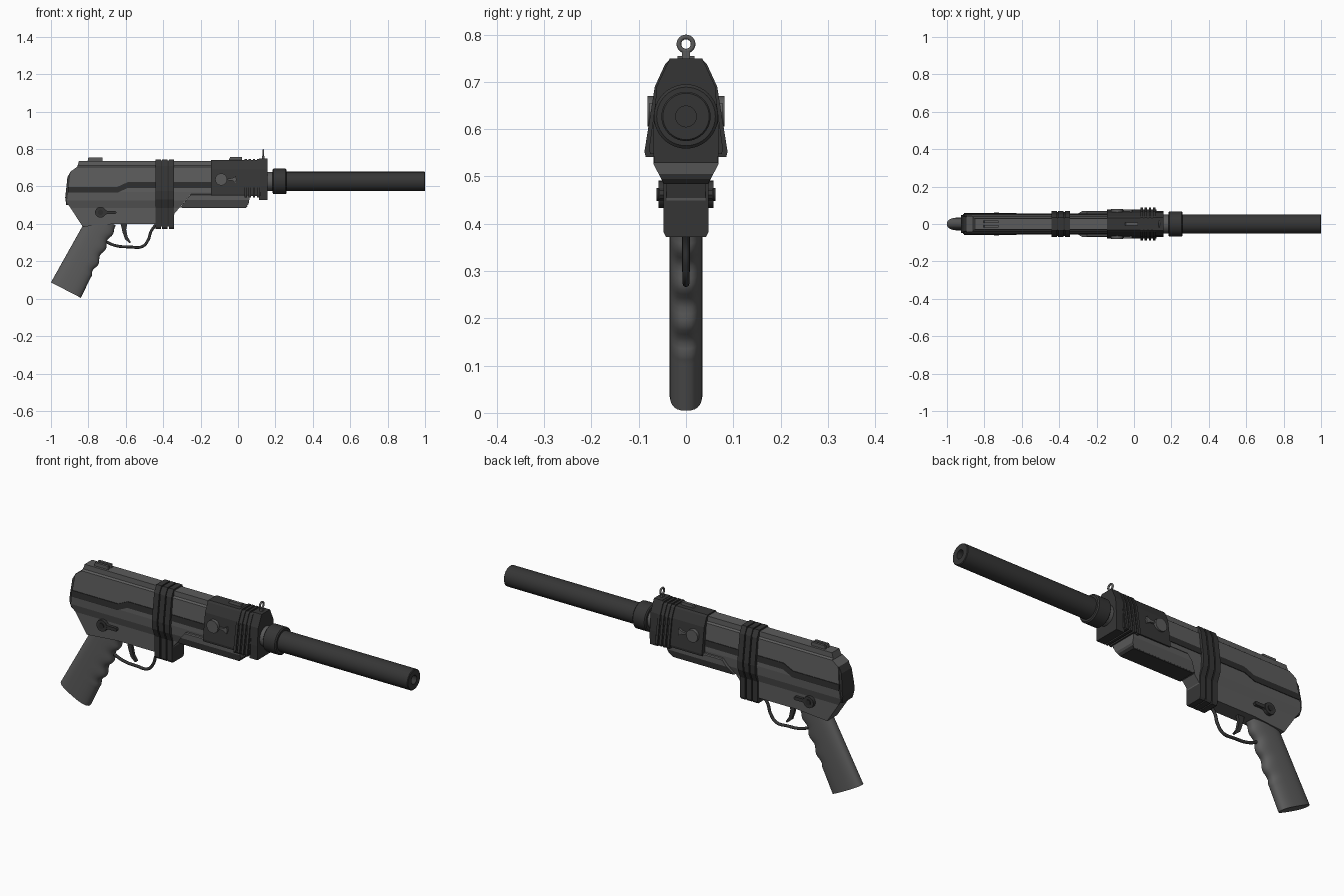
import bpy, bmesh, math
from mathutils import Vector

if "Cube" in bpy.data.objects:
    bpy.data.objects.remove(bpy.data.objects["Cube"], do_unlink=True)


def material(name, v):
    m = bpy.data.materials.new(name)
    m.use_nodes = True
    m.diffuse_color = (v, v, v, 1)
    m.node_tree.nodes["Principled BSDF"].inputs["Base Color"].default_value = (v, v, v, 1)
    return m


GREY = material("gunmetal grey", 0.105)
DARK = material("dark steel", 0.036)
BLACK = material("black steel", 0.026)


def finish(name, bm, mat, smooth=None):
    bmesh.ops.recalc_face_normals(bm, faces=bm.faces[:])
    me = bpy.data.meshes.new(name)
    bm.to_mesh(me)
    bm.free()
    me.materials.append(mat)
    ob = bpy.data.objects.new(name, me)
    bpy.context.collection.objects.link(ob)
    bpy.ops.object.select_all(action='DESELECT')
    ob.select_set(True)
    bpy.context.view_layer.objects.active = ob
    if smooth:
        bpy.ops.object.shade_smooth_by_angle(angle=math.radians(smooth))
    return ob


def prism(name, pts, step, mat):
    """Extrude a closed polygon of 3D points along step."""
    bm = bmesh.new()
    f = bm.faces.new([bm.verts.new(p) for p in pts])
    ext = bmesh.ops.extrude_face_region(bm, geom=[f])
    bmesh.ops.translate(bm, vec=step, verts=[v for v in ext["geom"] if isinstance(v, bmesh.types.BMVert)])
    return finish(name, bm, mat)


def slab(name, side, half, mat, y=0):
    """Side outline (x, z) extruded across y."""
    return prism(name, [(x, y - half, z) for x, z in side], (0, 2 * half, 0), mat)


def shaped(name, side, section, mat, grow=0):
    """Side outline intersected with a mirrored (y, z) cross-section."""
    half = [(y + grow, z) for y, z in section]
    loop = half + [(-y, z) for y, z in reversed(half)]
    ob = prism(name, [(-1.1, y, z) for y, z in loop], (1.6, 0, 0), mat)
    cut = slab(name + "_cutter", side, 0.3, mat)
    bpy.context.view_layer.objects.active = ob
    mod = ob.modifiers.new("shape", 'BOOLEAN')
    mod.operation, mod.solver, mod.object = 'INTERSECT', 'EXACT', cut
    bpy.ops.object.modifier_apply(modifier=mod.name)
    bpy.data.objects.remove(cut, do_unlink=True)
    return ob


def box(x0, x1, z0, z1):
    return [(x0, z0), (x1, z0), (x1, z1), (x0, z1)]


def lathe(name, prof, mat, z=0.627):
    """Revolve (x, radius) points about a lengthwise axis."""
    bm = bmesh.new()
    vs = [bm.verts.new((x, 0, z + r)) for x, r in prof]
    es = [bm.edges.new(p) for p in zip(vs, vs[1:])]
    bmesh.ops.spin(bm, geom=vs + es, cent=(0, 0, z), axis=(1, 0, 0), angle=math.tau, steps=40)
    bmesh.ops.remove_doubles(bm, verts=bm.verts[:], dist=1e-5)
    return finish(name, bm, mat, 35)


def disc(name, x, z, r, y0, y1, mat):
    pts = [(x + r * math.cos(a), y0, z + r * math.sin(a)) for a in (math.tau * i / 28 for i in range(28))]
    ob = prism(name, pts, (0, y1 - y0, 0), mat)
    bpy.ops.object.shade_smooth_by_angle(angle=math.radians(35))
    return ob


def tube(name, path, r, mat):
    cu = bpy.data.curves.new(name, 'CURVE')
    cu.dimensions, cu.bevel_depth, cu.bevel_resolution, cu.use_fill_caps = '3D', r, 2, True
    sp = cu.splines.new('BEZIER')
    sp.bezier_points.add(len(path) - 1)
    for bp, (x, z) in zip(sp.bezier_points, path):
        bp.co = (x, 0, z)
        bp.handle_left_type = bp.handle_right_type = 'AUTO'
    ob = bpy.data.objects.new(name, cu)
    cu.materials.append(mat)
    bpy.context.collection.objects.link(ob)


# Receiver: wide upper shell stepping in to a narrow lower frame
BODY = [(0.03, 0.737), (0.032, 0.712), (0.041, 0.705), (0.055, 0.57), (0.053, 0.525), (0.041, 0.485), (0.041, 0.35)]
shaped("receiver", [(-0.85, 0.737), (-0.86, 0.705), (-0.895, 0.68), (-0.915, 0.515), (-0.83, 0.385),
                    (-0.66, 0.40), (-0.35, 0.40), (-0.34, 0.455), (-0.25, 0.56), (0.12, 0.56), (0.12, 0.737)],
       BODY, GREY)
shaped("rear_cap", [(-0.87, 0.68), (-0.895, 0.68), (-0.912, 0.65), (-0.924, 0.54), (-0.918, 0.50), (-0.89, 0.50)],
       BODY, DARK, -0.006)

# Stepped stripe running along both sides
low, high, w = 0.567, 0.592, 0.031
path = [(-0.908, low), (-0.645, low), (-0.59, high), (-0.13, high)]
shaped("side_stripe", path + [(x, z + w) for x, z in reversed(path)], BODY, BLACK, 0.003)

# Three clamp bands round the receiver and the block below them
BAND = [(0.034, 0.745), (0.052, 0.71), (0.07, 0.575), (0.067, 0.53), (0.048, 0.485), (0.048, 0.383), (0.042, 0.372)]
for i in range(3):
    x = -0.44 + i * 0.035
    shaped("clamp_band_%d" % (i + 1), box(x, x + 0.029, 0.3, 0.8), BAND, DARK)
shaped("band_core", box(-0.436, -0.344, 0.385, 0.738), BAND, BLACK, -0.006)

# Lower fore end
FORE = [(0.058, 0.57), (0.069, 0.555), (0.069, 0.527), (0.049, 0.488)]
shaped("fore_end", [(-0.31, 0.488), (0.04, 0.488), (0.056, 0.505), (0.066, 0.56), (-0.25, 0.56)], FORE, GREY)
shaped("fore_end_rail", [(-0.30, 0.484), (0.04, 0.484), (0.06, 0.505), (0.055, 0.51), (0.036, 0.493), (-0.30, 0.493)],
       [(0.052, 0.495), (0.046, 0.483)], DARK)

# Front housing, cooling ribs and front plate
HOUSING = [(0.032, 0.743), (0.04, 0.735), (0.06, 0.69), (0.078, 0.56), (0.076, 0.548)]
shaped("front_housing", box(-0.145, 0.12, 0.5, 0.8), HOUSING, DARK)
RIB = [(0.034, 0.748), (0.044, 0.738), (0.066, 0.69), (0.088, 0.552), (0.085, 0.541)]
for i in range(4):
    x = 0.035 + i * 0.022
    shaped("cooling_rib_%d" % (i + 1), box(x, x + 0.013, 0.5, 0.8), RIB, DARK)
PLATE = [(0.034, 0.75), (0.062, 0.69), (0.069, 0.6), (0.068, 0.528)]
shaped("front_plate", box(0.112, 0.158, 0.5, 0.8), PLATE, DARK)

# Barrel, neck and collar
lathe("barrel_neck", [(0.14, 0), (0.14, 0.05), (0.2, 0.05), (0.2, 0)], GREY)
lathe("barrel_collar", [(0.185, 0), (0.185, 0.062), (0.19, 0.068), (0.255, 0.068), (0.26, 0.062), (0.26, 0)], DARK)
lathe("barrel", [(0.24, 0), (0.24, 0.052), (0.997, 0.052), (1.0, 0.049), (1.0, 0.022), (0.95, 0.022), (0.95, 0)], DARK)

# Sights
slab("ring_sight_post", box(0.129, 0.141, 0.74, 0.764), 0.008, GREY)
bpy.ops.mesh.primitive_torus_add(location=(0.135, 0, 0.78), rotation=(0, math.pi / 2, 0), major_radius=0.015,
                                 minor_radius=0.005, major_segments=28, minor_segments=10)
ring = bpy.context.object
ring.name = "ring_sight"
ring.data.materials.append(GREY)
bpy.ops.object.shade_smooth_by_angle(angle=math.radians(40))
slab("front_sight_rail", [(-0.05, 0.74), (0.022, 0.74), (0.022, 0.757), (-0.042, 0.757)], 0.008, GREY)
for s, side in ((1, "left"), (-1, "right")):
    slab("rear_sight_" + side, [(-0.805, 0.73), (-0.725, 0.73), (-0.725, 0.755), (-0.80, 0.755)], 0.006, GREY, s * 0.012)

    # Housing knob with pointer, and safety lever, on each side
    disc("housing_knob_" + side, -0.09, 0.638, 0.032, 0, s * 0.081, GREY)
    slab("knob_pointer_" + side, [(-0.055, 0.634), (-0.03, 0.631), (-0.012, 0.62), (-0.008, 0.638), (-0.012, 0.655),
                                  (-0.03, 0.645), (-0.055, 0.642)], 0.006, GREY, s * 0.071)
    disc("safety_pivot_" + side, -0.735, 0.462, 0.029, s * 0.03, s * 0.058, DARK)
    disc("safety_pin_" + side, -0.735, 0.462, 0.014, s * 0.05, s * 0.062, BLACK)
    slab("safety_lever_" + side, [(-0.73, 0.437), (-0.70, 0.453), (-0.655, 0.453), (-0.65, 0.461), (-0.655, 0.47),
                                  (-0.70, 0.47), (-0.73, 0.487)], 0.008, DARK, s * 0.048)

# Grip: rounded rings along a slanted axis, with finger grooves in front
axis = Vector((0.46, 0, 0.888))
across = Vector((0.888, 0, -0.46))
base = Vector((-0.92, 0, 0.046))
bm = bmesh.new()
rings = []
STEPS, SIDES = 36, 28
for i in range(STEPS + 1):
    t = i / STEPS
    groove = 0.007 * math.sin(t * 30) * (0.3 < t < 0.94)
    front = 0.09 - 0.012 * t + groove
    back = 0.09 - 0.014 * t
    loop = []
    for k in range(SIDES):
        a = math.tau * k / SIDES
        c, s = math.cos(a), math.sin(a)
        u = math.copysign(abs(c) ** 0.75, c) * (front if c > 0 else back)
        v = math.copysign(abs(s) ** 0.75, s) * 0.035
        loop.append(bm.verts.new(base + axis * (t * 0.43) + across * u + Vector((0, v, 0))))
    rings.append(loop)
for a, b in zip(rings, rings[1:]):
    for k in range(SIDES):
        j = (k + 1) % SIDES
        bm.faces.new((a[k], a[j], b[j], b[k]))
bm.faces.new(rings[0])
bm.faces.new(rings[-1])
finish("grip", bm, GREY, 40)

# Trigger and guard
tube("trigger_guard", [(-0.73, 0.32), (-0.70, 0.302), (-0.65, 0.283), (-0.58, 0.277), (-0.51, 0.28), (-0.48, 0.315),
                       (-0.465, 0.36), (-0.44, 0.395)], 0.0075, DARK)
slab("trigger", [(-0.63, 0.41), (-0.59, 0.41), (-0.598, 0.37), (-0.59, 0.33), (-0.572, 0.302), (-0.58, 0.298),
                 (-0.604, 0.318), (-0.617, 0.355)], 0.008, DARK)
